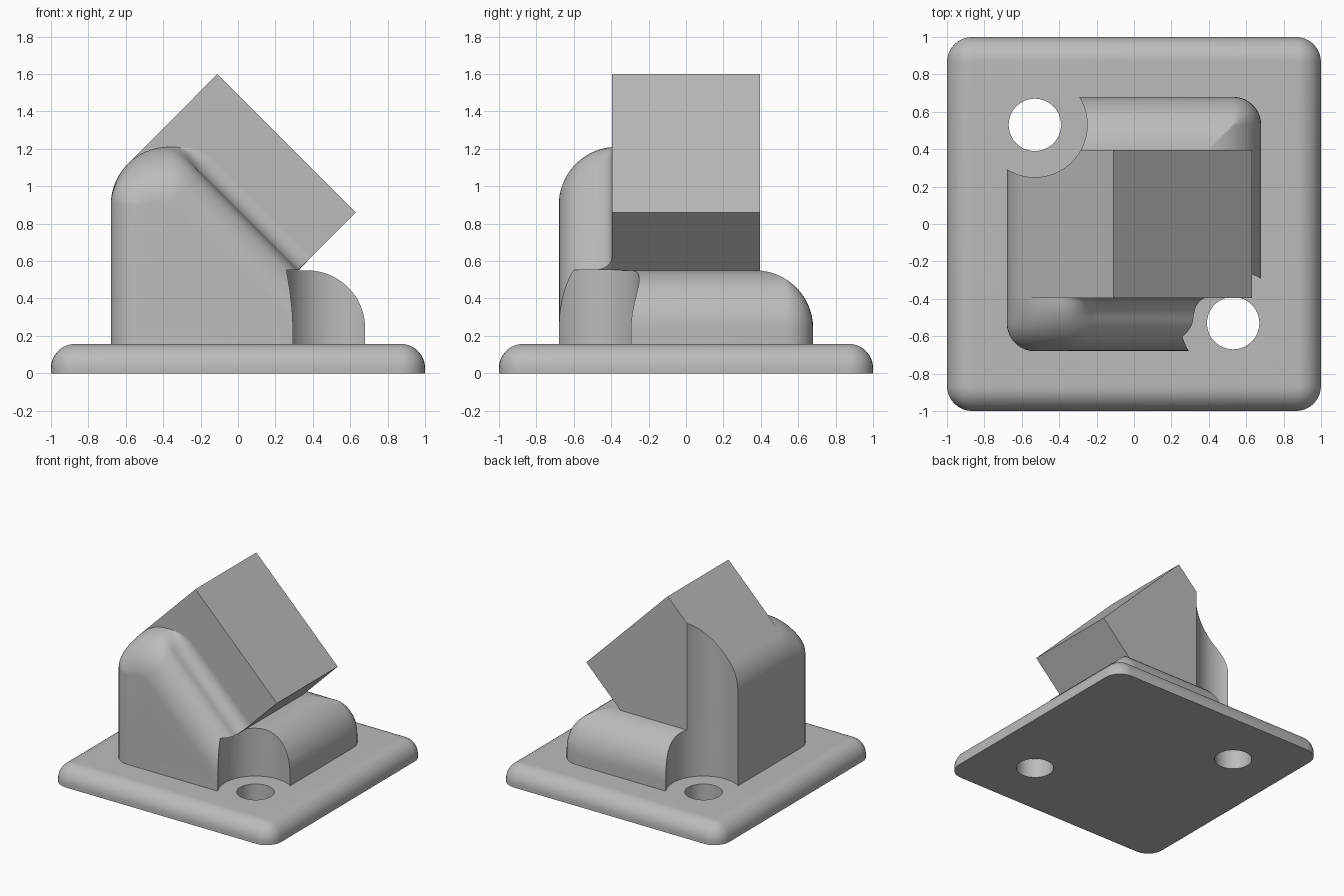
import bpy, bmesh
from math import sqrt, sin, cos, pi, radians

if "Cube" in bpy.data.objects:
    bpy.data.objects.remove(bpy.data.objects["Cube"])

grey = bpy.data.materials.new("plain_grey")
grey.use_nodes = True
GREY = (0.5, 0.5, 0.5, 1)
grey.diffuse_color = GREY
grey.node_tree.nodes["Principled BSDF"].inputs["Base Color"].default_value = GREY


def loft(name, rings):
    """Skin a list of equal-length closed rings and cap both ends."""
    bm = bmesh.new()
    rows = [[bm.verts.new(p) for p in ring] for ring in rings]
    n = len(rows[0])
    for a, b in zip(rows, rows[1:]):
        for i in range(n):
            j = (i + 1) % n
            bm.faces.new((a[i], a[j], b[j], b[i]))
    bm.faces.new(rows[0][::-1])
    bm.faces.new(rows[-1])
    bmesh.ops.remove_doubles(bm, verts=bm.verts, dist=0.0005)
    bmesh.ops.recalc_face_normals(bm, faces=bm.faces)
    mesh = bpy.data.meshes.new(name)
    bm.to_mesh(mesh)
    bm.free()
    obj = bpy.data.objects.new(name, mesh)
    bpy.context.collection.objects.link(obj)
    mesh.materials.append(grey)
    return obj


def square_ring(half, corner, z, steps=8):
    """Square outline with rounded corners."""
    ring = []
    for q, (sx, sy) in enumerate(((1, 1), (-1, 1), (-1, -1), (1, -1))):
        for i in range(steps + 1):
            a = (q + i / steps) * pi / 2
            ring.append((sx * (half - corner) + corner * cos(a),
                         sy * (half - corner) + corner * sin(a), z))
    return ring


def rounded_slab(name, half, corner, bottom, top, fillet, steps=14):
    """Square slab with rounded corners and a filleted top rim."""
    rings = [square_ring(half, corner, bottom)]
    for i in range(steps + 1):
        a = i / steps * pi / 2
        inset = fillet * (1 - cos(a))
        rings.append(square_ring(half - inset, max(corner - inset, 0.004),
                                 top - fillet + fillet * sin(a)))
    return loft(name, rings)


def cylinder(name, x, y, r, bottom, top, n=64):
    return loft(name, [[(x + r * cos(2 * pi * i / n), y + r * sin(2 * pi * i / n), z)
                        for i in range(n)] for z in (bottom, top)])


def cut(obj, cutters):
    bpy.context.view_layer.objects.active = obj
    for c in cutters:
        mod = obj.modifiers.new("cut", 'BOOLEAN')
        mod.operation, mod.solver, mod.object = 'DIFFERENCE', 'EXACT', c
        bpy.ops.object.modifier_apply(modifier=mod.name)


FLOOR, SHELF, SIDE, BLOCK_Y = 0.157, 0.55, 0.68, 0.395
CX, CZ, R = -0.37, 0.90, 0.31     # centre and radius of the ridge top
HOLE = 0.53

# Base plate and low shelf
base = rounded_slab("base_plate", 1.0, 0.135, 0.0, FLOOR, 0.13)
shelf = rounded_slab("rounded_shelf", SIDE, 0.15, 0.12, SHELF, R)

# Tilted block, running down into the base on one side
outline = [(-SIDE, 0.12)]
outline += [(CX + R * cos(a), CZ + R * sin(a))
            for a in (pi - i / 10 * pi / 4 for i in range(11))]
outline += [(-0.11, 1.60), (0.63, 0.86), (0.32, SHELF), (0.32, 0.12)]
block = loft("tilted_block", [[(x, y, z) for x, z in outline]
                              for y in (-BLOCK_Y, BLOCK_Y)])


# Front buttress: rounded ridge whose slope curls up into the block
def quarter(t):
    return sqrt(max(0, 1 - (1 - t) ** 2))


def buttress_ring(u):
    rise = R * max(quarter(min(u / R, 1)), 0.01)
    left = R - 0.15 * (1 - quarter(min(u / 0.15, 1)))
    if u <= 0.18:
        reach = 0.24 * quarter(u / 0.18)
    else:
        reach = 0.24 + 0.1 * (1 - quarter(1 - (u - 0.18) / 0.105))
    pts = [(CX - left, 0.12)]
    for i in range(25):
        a = pi - i / 24 * pi * 0.75
        if a >= pi / 2:
            pts.append((CX + left * cos(a), CZ + rise * sin(a)))
        else:
            t = (pi / 2 - a) / (pi / 4)
            t = t * t * (3 - 2 * t)
            r = rise + (reach - rise) * t
            pts.append((CX + r * cos(a), CZ + r * sin(a)))
    s = CX + CZ + reach * sqrt(2)
    if s <= 0.87:
        pts += [(s - SHELF, SHELF), (s - 0.3, 0.3), (s - 0.3, 0.12)]
    else:
        pts += [((s - 0.23) / 2, (s + 0.23) / 2), (0.32, 0.545), (0.32, 0.12)]
    return [(x, u - SIDE, z) for x, z in pts]


depths = [0.18 * (1 - cos(i / 14 * pi / 2)) for i in range(15)]
depths += [0.18 + 0.105 * sin(i / 10 * pi / 2) for i in range(1, 11)]
buttress = loft("front_buttress", [buttress_ring(u) for u in depths])

# Screw holes and the clearance around them
holes = [cylinder("hole_cutter", s * HOLE, -s * HOLE, 0.14, -0.1, 0.3) for s in (1, -1)]
front_clear = cylinder("front_clearance", HOLE, -HOLE, 0.28, 0.05, SHELF + 0.002)
back_clear = cylinder("back_clearance", -HOLE, HOLE, 0.28, 0.05, 2.0)
cut(base, holes)
for part in (shelf, block, buttress):
    cut(part, [front_clear, back_clear])
for c in holes + [front_clear, back_clear]:
    bpy.data.objects.remove(c)

# Smooth curved faces, keep hard edges
bpy.ops.object.select_all(action='DESELECT')
for part in (base, shelf, block, buttress):
    part.select_set(True)
bpy.context.view_layer.objects.active = base
bpy.ops.object.shade_smooth_by_angle(angle=radians(35))
